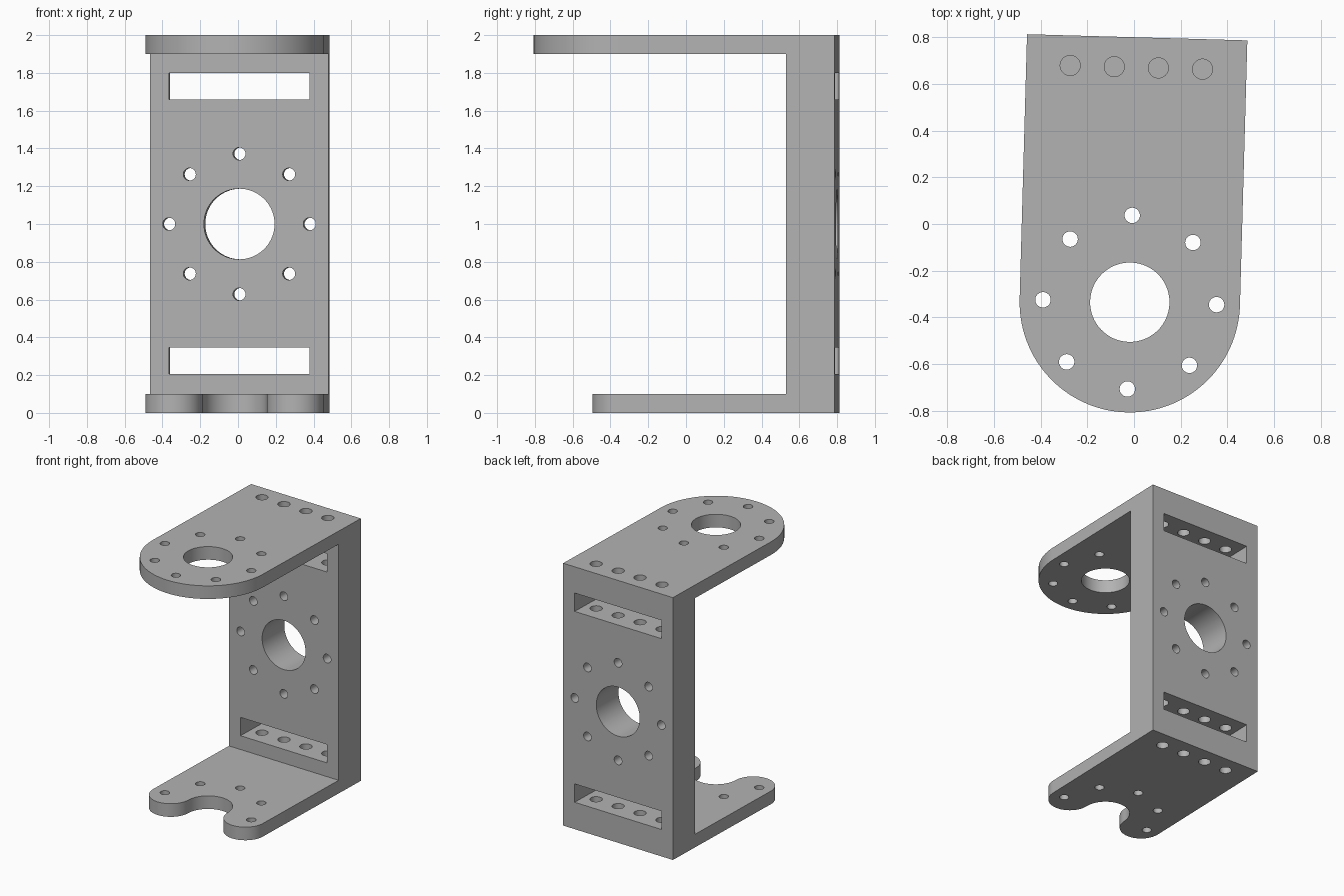
import bpy, bmesh, math
from mathutils import Matrix, Vector

cube = bpy.data.objects.get("Cube")
if cube:
    bpy.data.objects.remove(cube, do_unlink=True)

# Main sizes, measured from the axis of the flange bores
HALF_W, BACK, WALL_FRONT = 0.472, 1.135, 0.878
HEIGHT, PLATE = 2.0, 0.1
BORE, BOLT_CIRCLE, BOLT = 0.17, 0.372, 0.033
ROW_Y = (BACK + WALL_FRONT) / 2

metal = bpy.data.materials.new("grey metal")
metal.use_nodes = True
grey = (0.45, 0.45, 0.45, 1)
metal.diffuse_color = grey
metal.node_tree.nodes["Principled BSDF"].inputs["Base Color"].default_value = grey


def finish(name, bm):
    bmesh.ops.recalc_face_normals(bm, faces=bm.faces)
    mesh = bpy.data.meshes.new(name)
    bm.to_mesh(mesh)
    bm.free()
    mesh.materials.append(metal)
    obj = bpy.data.objects.new(name, mesh)
    bpy.context.collection.objects.link(obj)
    return obj


def plate(name, outline, z, thick):
    bm = bmesh.new()
    face = bm.faces.new([bm.verts.new((x, y, z)) for x, y in outline])
    solid = bmesh.ops.extrude_face_region(bm, geom=[face])["geom"]
    verts = [v for v in solid if isinstance(v, bmesh.types.BMVert)]
    bmesh.ops.translate(bm, verts=verts, vec=(0, 0, thick))
    return finish(name, bm)


def arc(cx, r, start, end, steps):
    angles = [math.radians(start + (end - start) * i / steps) for i in range(steps + 1)]
    return [(cx + r * math.cos(a), r * math.sin(a)) for a in angles]


def add_box(bm, low, high):
    low, high = Vector(low), Vector(high)
    matrix = Matrix.Translation((low + high) / 2) @ Matrix.Diagonal((*(high - low), 1))
    bmesh.ops.create_cube(bm, size=1, matrix=matrix)


def add_rod(bm, centre, r, length, along_y=False, sides=32):
    turn = Matrix.Rotation(math.pi / 2, 4, "X") if along_y else Matrix()
    bmesh.ops.create_cone(bm, cap_ends=True, segments=sides, radius1=r, radius2=r,
                          depth=length, matrix=Matrix.Translation(centre) @ turn)


def combine(target, other, operation):
    mod = target.modifiers.new(operation.lower(), "BOOLEAN")
    mod.object, mod.operation, mod.solver = other, operation, "EXACT"
    bpy.context.view_layer.objects.active = target
    bpy.ops.object.modifier_apply(modifier=mod.name)
    bpy.data.objects.remove(other, do_unlink=True)


# Upright wall
bm = bmesh.new()
add_box(bm, (-HALF_W, WALL_FRONT, 0), (HALF_W, BACK, HEIGHT))
bracket = finish("bracket", bm)

# Top flange with a round nose, bottom flange with two lobes around an open notch
rear = [(HALF_W, ROW_Y), (-HALF_W, ROW_Y)]
top = plate("top_flange", rear + arc(0, HALF_W, 180, 360, 64), HEIGHT - PLATE, PLATE)
lobe = (HALF_W - BORE) / 2
lobe_x = BORE + lobe
forked = (arc(-lobe_x, lobe, 180, 360, 32) + arc(0, BORE, 180, 0, 32)[1:]
          + arc(lobe_x, lobe, 180, 360, 32)[1:])
bottom = plate("bottom_flange", rear + forked, 0, PLATE)
for part in (top, bottom):
    combine(bracket, part, "UNION")

# Wall openings: two slots, a bore and its bolt circle
bm = bmesh.new()
for z in (0.275, HEIGHT - 0.27):
    add_box(bm, (-0.373, WALL_FRONT - 0.1, z - 0.07), (0.373, BACK + 0.1, z + 0.07))
add_rod(bm, (0, ROW_Y, 1), 0.187, 0.5, True, 64)
for i in range(8):
    a = i * math.pi / 4
    spot = (BOLT_CIRCLE * math.cos(a), ROW_Y, 1 + BOLT_CIRCLE * math.sin(a))
    add_rod(bm, spot, BOLT, 0.5, True)
combine(bracket, finish("wall_cutter", bm), "DIFFERENCE")

# Vertical openings: flange bolt circles, top bore and the blind rows in the wall
bm = bmesh.new()
add_rod(bm, (0, 0, HEIGHT), BORE, 0.5, sides=64)
for i in range(8):
    a = i * math.pi / 4
    x, y = BOLT_CIRCLE * math.cos(a), BOLT_CIRCLE * math.sin(a)
    add_rod(bm, (x, y, HEIGHT), BOLT, 0.5)
    if i <= 4:
        add_rod(bm, (x, y, 0), BOLT, 0.5)
for i in range(4):
    for z in (0, HEIGHT):
        add_rod(bm, ((i - 1.5) * 0.189, ROW_Y, z), 0.043, 1.0)
combine(bracket, finish("vertical_cutter", bm), "DIFFERENCE")

# Smooth the round walls and set the slight turn of the whole bracket
bpy.ops.object.select_all(action="DESELECT")
bracket.select_set(True)
bpy.context.view_layer.objects.active = bracket
bpy.ops.object.shade_smooth_by_angle(angle=math.radians(30))
bracket.location = (-0.018, -0.335, 0)
bracket.rotation_euler.z = math.radians(-1.6)
